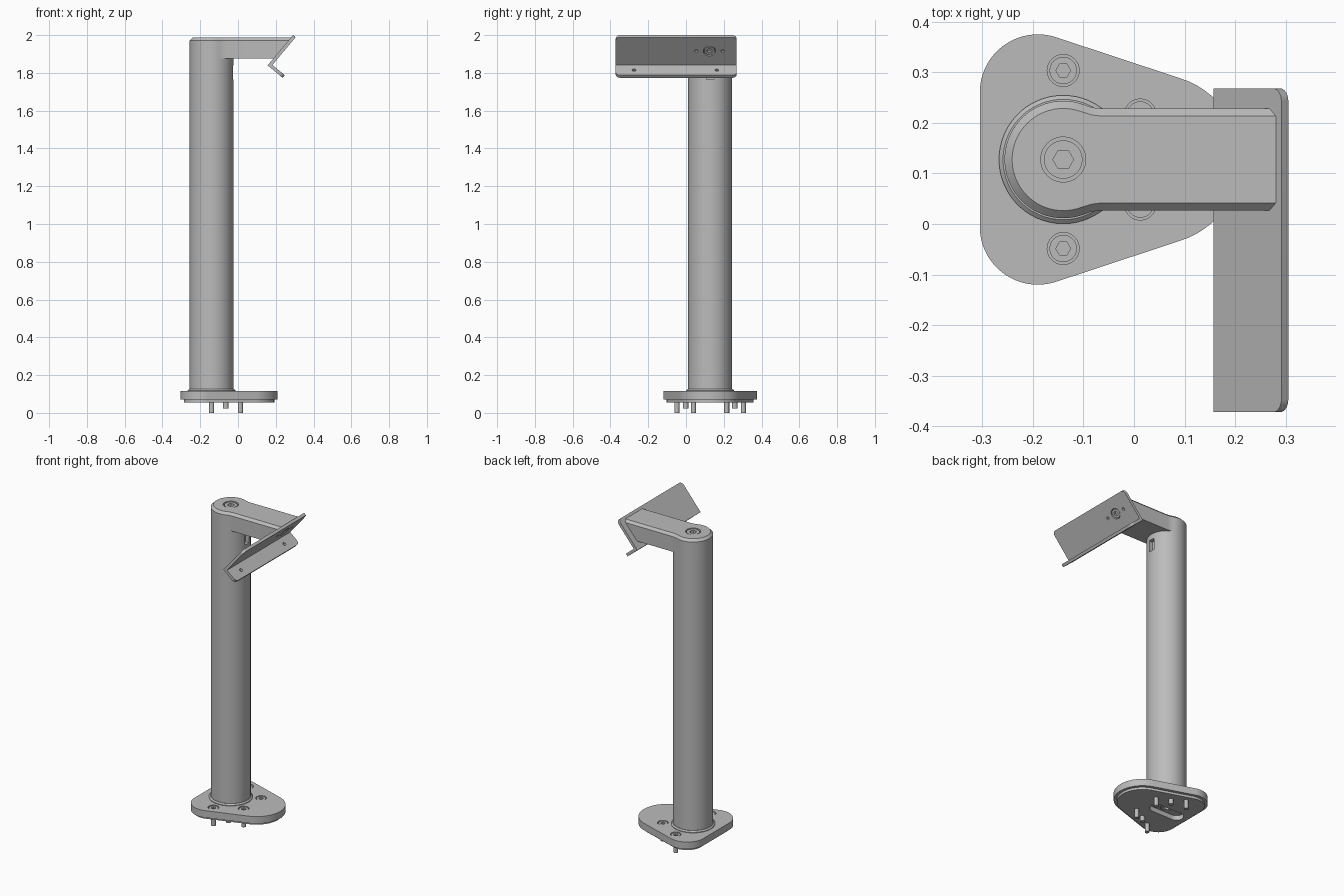
import bpy, bmesh
from math import cos, sin, radians, pi
from mathutils import Matrix, Vector

if "Cube" in bpy.data.objects:
    bpy.data.objects.remove(bpy.data.objects["Cube"])

grey = bpy.data.materials.new("satin_grey")
grey.use_nodes = True
GREY = (0.5, 0.5, 0.5, 1)
grey.diffuse_color = GREY
grey.node_tree.nodes["Principled BSDF"].inputs["Base Color"].default_value = GREY

PX, PY = -0.14, 0.1275          # post axis
TOP = 1.987                     # top of arm
POST_R = 0.116


def arc(cx, cy, r, a0, a1, n=24):
    angles = [radians(a0 + (a1 - a0) * i / n) for i in range(n + 1)]
    return [(cx + r * cos(a), cy + r * sin(a)) for a in angles]


def loft(name, rings, matrix=Matrix()):
    """Closed solid through rings of 3D points, bottom to top."""
    bm = bmesh.new()
    loops = [[bm.verts.new(matrix @ Vector(p)) for p in ring] for ring in rings]
    n = len(loops[0])
    for a, b in zip(loops, loops[1:]):
        for i in range(n):
            j = (i + 1) % n
            bm.faces.new((a[i], a[j], b[j], b[i]))
    bm.faces.new(loops[0][::-1])
    bm.faces.new(loops[-1])
    bmesh.ops.recalc_face_normals(bm, faces=bm.faces)
    mesh = bpy.data.meshes.new(name)
    bm.to_mesh(mesh)
    bm.free()
    mesh.materials.append(grey)
    obj = bpy.data.objects.new(name, mesh)
    bpy.context.collection.objects.link(obj)
    return obj


def prism(name, outline, z0, z1, matrix=Matrix()):
    return loft(name, [[(x, y, z) for x, y in outline] for z in (z0, z1)], matrix)


def disc(name, x, y, r, z0, z1, matrix=Matrix(), sides=48):
    return prism(name, arc(x, y, r, 0, 360 - 360 / sides, sides - 1), z0, z1, matrix)


def cut(obj, cutter):
    cutter.hide_render = True
    mod = obj.modifiers.new("cut", "BOOLEAN")
    mod.operation, mod.solver, mod.object = "DIFFERENCE", "EXACT", cutter
    with bpy.context.temp_override(object=obj, active_object=obj):
        bpy.ops.object.modifier_apply(modifier="cut")
    bpy.data.objects.remove(cutter)


def socket_screw(name, body, x, y, r, top, matrix=Matrix(), shank=None):
    """Sunken hex-socket screw with its counterbore cut into the body."""
    depth = r * 0.9
    cut(body, disc("bore", x, y, r * 1.17, top - depth, top + 0.02, matrix))
    head = disc(name, x, y, r, top - depth - 0.002, top - 0.003, matrix)
    cut(head, disc("hex", x, y, r * 0.54, top - depth * 0.7, top + 0.02, matrix, 6))
    if shank is not None:
        disc(name + "_shank", x, y, 0.0135, shank, top - depth, matrix, 24)


# Base: rounded triangular plate with a smaller pad beneath
def base_outline(d=0):
    return (arc(0.042, PY, 0.168 - d, -73, 73)
            + arc(-0.19, PY + 0.1325, 0.115 - d, 73, 180)
            + arc(-0.19, PY - 0.1325, 0.115 - d, 180, 287))


base = prism("base_plate", base_outline(), 0.07, 0.115)
pad = prism("base_pad", base_outline(0.018), 0.055, 0.07)


def slot():
    return prism("slot", arc(PX + 0.075, PY, 0.042, -90, 90)
                 + arc(PX - 0.075, PY, 0.042, 90, 270), 0.04, 0.085)


cut(base, slot())
cut(pad, slot())
flip = Matrix.Rotation(pi, 4, "X")
socket_screw("post_screw", base, PX, -PY, 0.032, -0.08, flip)

# Anchor bolts and shorter locating pins on circles about the post
for deg in (-90, -30, 30, 90):
    a = radians(deg)
    socket_screw("anchor_bolt", base, PX + 0.176 * cos(a), PY + 0.176 * sin(a),
                 0.027, 0.115, shank=0)
for deg in (-60, 60):
    a = radians(deg)
    disc("locating_pin", PX + 0.15 * cos(a), PY + 0.15 * sin(a), 0.0145, 0.022, 0.06, sides=24)

# Post with chamfered foot collar
loft("foot_collar", [[(x, y, z) for x, y in arc(PX, PY, r, 0, 354, 59)]
                     for r, z in ((0.127, 0.113), (0.127, 0.119), (0.119, 0.126))])
disc("post", PX, PY, POST_R, 0.12, 1.765, sides=64)

# Head with a notch under the arm
head = disc("post_head", PX, PY, POST_R, 1.765, 1.88, sides=64)
notch = [(PX + 0.09, PY - 0.02), (PX + 0.14, PY - 0.02),
         (PX + 0.14, PY + 0.02), (PX + 0.09, PY + 0.02)]
cut(head, prism("notch", notch, 1.75, 1.84))


# Arm: keyhole outline, chamfered top, end cut along the sloping plate
TILT = radians(50)
CX, CZ = 0.157, 1.84            # outer corner of the bracket


def arm_ring(z, d=0):
    w = 0.101 - d
    end = CX + (z - CZ) * cos(TILT) / sin(TILT)
    side = [(end, w), (PX + 0.074, w), (PX + 0.057, w + 0.002)]
    pts = [(x, PY + y) for x, y in side]
    pts += arc(PX, PY, POST_R - d, 70, 290, 44)
    pts += [(x, PY - y) for x, y in side[::-1]]
    return [(x, y, z) for x, y in pts]


arm = loft("arm", [arm_ring(1.875), arm_ring(TOP - 0.015), arm_ring(TOP, 0.015)])
socket_screw("top_screw", arm, PX, PY, 0.038, TOP)

# Angled bracket: long plate and short lip, rounded at their free corners
Y0, Y1, THICK, ROUND = -0.372, 0.268, 0.018, 0.025


def frame(angle):
    u = Vector((cos(angle), 0, sin(angle)))
    v = Vector((0, 1, 0))
    m = Matrix((v, u, v.cross(u))).transposed().to_4x4()
    m.translation = (CX, 0, CZ)
    return m


def leaf(name, length, z0, z1, matrix):
    top = length - ROUND
    outline = ([(Y0, 0), (Y1, 0)] + arc(Y1 - ROUND, top, ROUND, 0, 90, 10)
               + arc(Y0 + ROUND, top, ROUND, 90, 180, 10))
    return prism(name, outline, z0, z1, matrix)


plate_m, lip_m = frame(TILT), frame(TILT - pi / 2)
plate = leaf("bracket_plate", 0.209, 0, THICK, plate_m)
lip = leaf("bracket_lip", 0.103, -THICK, 0, lip_m)
socket_screw("bracket_screw", plate, PY - 0.003, 0.113, 0.028, THICK, plate_m)
for dy in (-0.07, 0.07):
    cut(plate, disc("hole", PY - 0.003 + dy, 0.113, 0.009, 0.006, 0.05, plate_m, 20))
for y in (-0.275, 0.163):
    cut(lip, disc("hole", y, 0.06, 0.01, -0.05, 0.05, lip_m, 20))

# Smooth round walls, keep hard edges
for obj in bpy.context.scene.objects:
    if obj.type == "MESH":
        bpy.ops.object.select_all(action="DESELECT")
        obj.select_set(True)
        bpy.context.view_layer.objects.active = obj
        bpy.ops.object.shade_smooth_by_angle(angle=radians(30))
